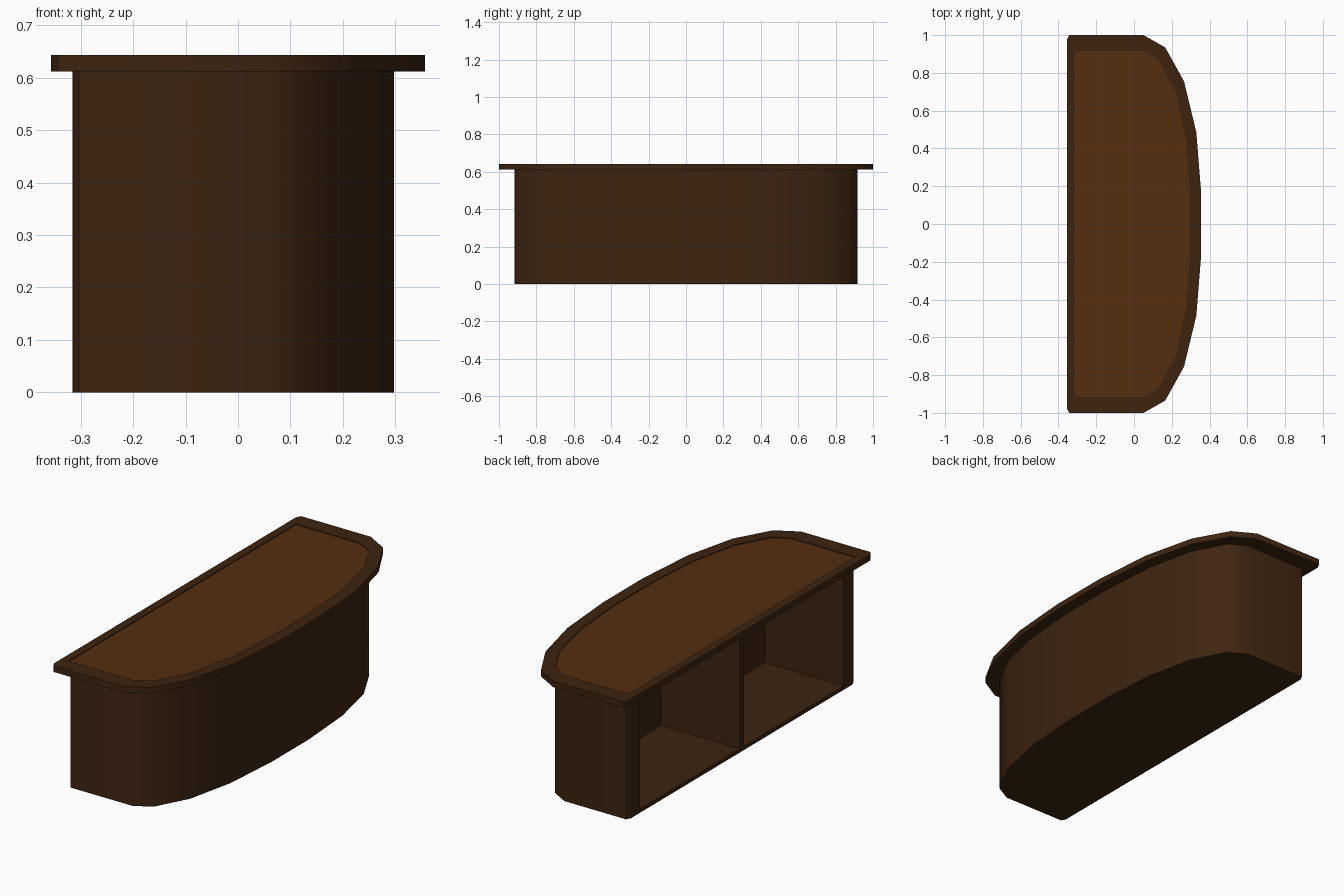
import bpy
import bmesh
import math

cube = bpy.data.objects.get("Cube")
if cube:
    bpy.data.objects.remove(cube, do_unlink=True)


def make_material(name, colour):
    mat = bpy.data.materials.new(name)
    mat.use_nodes = True
    mat.diffuse_color = (*colour, 1)
    mat.node_tree.nodes["Principled BSDF"].inputs["Base Color"].default_value = (*colour, 1)
    return mat


dark_wood = make_material("dark wood", (0.048, 0.0176, 0.0052))
warm_wood = make_material("warm wood", (0.089, 0.026, 0.0046))


def prism(name, half, bottom, top):
    """Extrude an outline mirrored across the x axis."""
    outline = half + [(x, -y) for x, y in reversed(half)]
    bm = bmesh.new()
    base = bm.faces.new([bm.verts.new((x, y, bottom)) for x, y in outline])
    side = bmesh.ops.extrude_face_region(bm, geom=[base])["geom"]
    verts = [v for v in side if isinstance(v, bmesh.types.BMVert)]
    bmesh.ops.translate(bm, verts=verts, vec=(0, 0, top - bottom))
    bmesh.ops.recalc_face_normals(bm, faces=bm.faces)
    mesh = bpy.data.meshes.new(name)
    bm.to_mesh(mesh)
    bm.free()
    obj = bpy.data.objects.new(name, mesh)
    bpy.context.collection.objects.link(obj)
    mesh.materials.append(dark_wood)
    return obj


def select(obj):
    bpy.ops.object.select_all(action="DESELECT")
    obj.select_set(True)
    bpy.context.view_layer.objects.active = obj


def cut(obj, cutter):
    cutter.hide_render = True
    select(obj)
    mod = obj.modifiers.new("cut", "BOOLEAN")
    mod.operation = "DIFFERENCE"
    mod.solver = "EXACT"
    mod.object = cutter
    bpy.ops.object.modifier_apply(modifier=mod.name)
    bpy.data.objects.remove(cutter, do_unlink=True)


def smooth(obj, degrees):
    select(obj)
    bpy.ops.object.shade_smooth_by_angle(angle=math.radians(degrees))


# Outlines from the straight open side round to the bowed side
bow_inner = [(0.045, 0.917), (0.13, 0.87), (0.22, 0.70), (0.275, 0.45), (0.297, 0.15)]
bow_outer = [(0.05, 1.0), (0.165, 0.935), (0.265, 0.755), (0.33, 0.485), (0.356, 0.16)]
body_half = [(-0.315, 0.895), (-0.303, 0.917)] + bow_inner
top_half = [(-0.356, 0.975), (-0.343, 1.0)] + bow_outer
panel_half = [(-0.315, 0.917)] + bow_inner

RIM_BOTTOM, RIM_TOP, RECESS = 0.612, 0.643, 0.004

# Desk body with two open compartments either side of a divider
body = prism("desk_body", body_half, 0, RIM_BOTTOM)
for side in (-1, 1):
    bpy.ops.mesh.primitive_cube_add(size=1, location=(-0.185, side * 0.42, 0.31))
    box = bpy.context.object
    box.name = "compartment_cutter"
    box.scale = (0.63, 0.805, 0.58)
    bpy.context.view_layer.update()
    cut(body, box)
smooth(body, 50)

# Overhanging top with a slightly sunken writing panel
top = prism("desk_top", top_half, RIM_BOTTOM, RIM_TOP)
cut(top, prism("panel_cutter", panel_half, RIM_TOP - RECESS, RIM_TOP + 0.1))
top.data.materials.clear()
top.data.materials.append(dark_wood)
top.data.materials.append(warm_wood)
for face in top.data.polygons:
    sunken = face.normal.z > 0.9 and face.center.z < RIM_TOP - RECESS / 2
    face.material_index = 1 if sunken else 0
smooth(top, 40)
